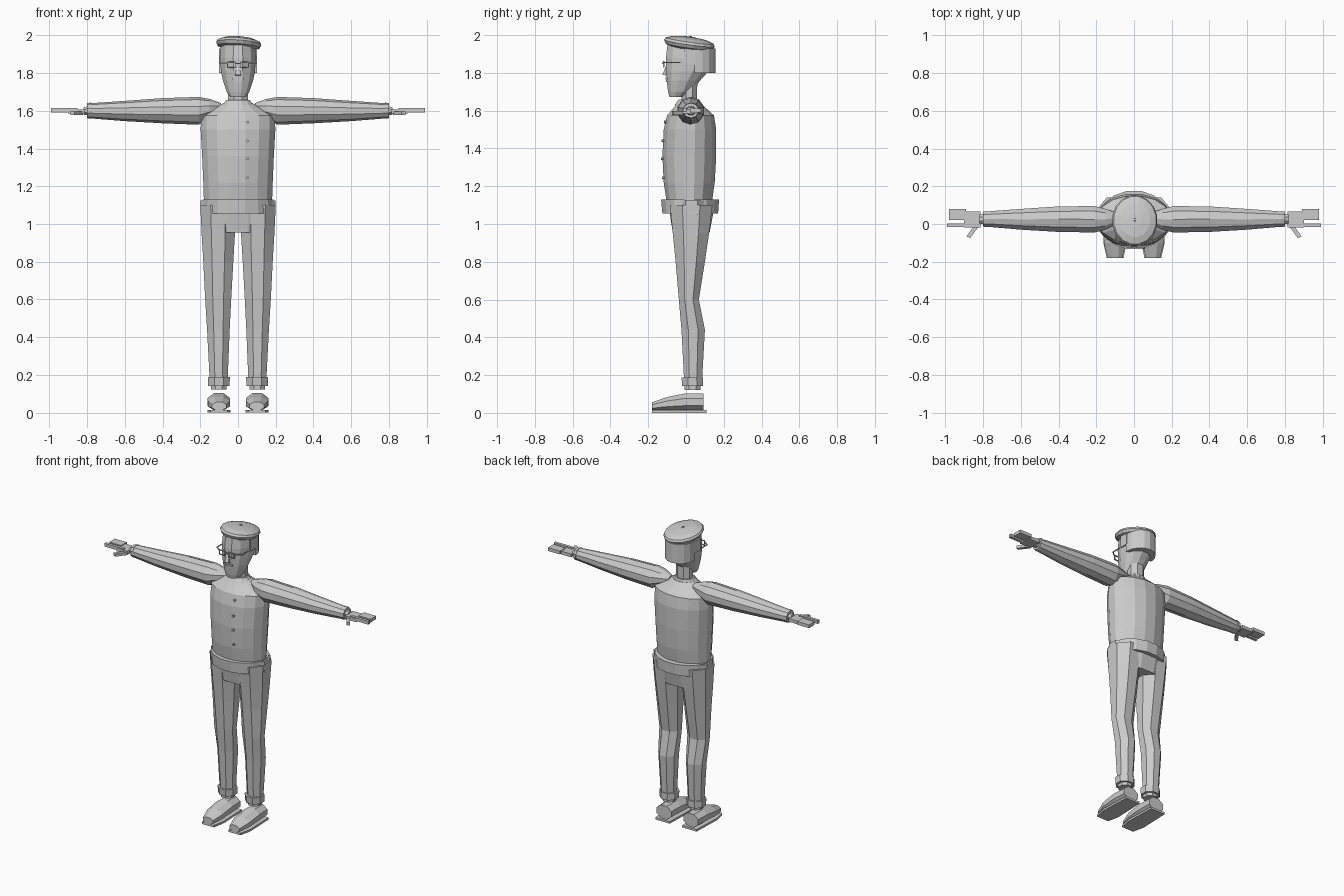
import bpy, bmesh, math
from mathutils import Matrix, Vector

grey = bpy.data.materials.new("plain grey")
grey.diffuse_color = (0.6, 0.6, 0.6, 1)


def finish(bm, name, flip=False):
    """Turn a bmesh into a flat-shaded object, optionally mirrored in x."""
    if flip:
        bmesh.ops.scale(bm, vec=(-1, 1, 1), verts=bm.verts)
    bmesh.ops.recalc_face_normals(bm, faces=bm.faces)
    me = bpy.data.meshes.new(name)
    bm.to_mesh(me)
    bm.free()
    me.materials.append(grey)
    ob = bpy.data.objects.new(name, me)
    bpy.context.collection.objects.link(ob)
    return ob


def loft(name, axis, n, rings, flip=False):
    """Skin n-sided rings given as (position, u min, u max, v min, v max)."""
    bm = bmesh.new()
    k = 1 / math.cos(math.pi / n)
    loops = []
    for t, u0, u1, v0, v1 in rings:
        loop = []
        for i in range(n):
            a = (i + 0.5) * 2 * math.pi / n
            u = (u0 + u1) / 2 + (u1 - u0) / 2 * k * math.cos(a)
            v = (v0 + v1) / 2 + (v1 - v0) / 2 * k * math.sin(a)
            co = {"x": (t, u, v), "y": (u, t, v), "z": (u, v, t)}[axis]
            loop.append(bm.verts.new(co))
        loops.append(loop)
    for a, b in zip(loops, loops[1:]):
        for i in range(n):
            j = (i + 1) % n
            bm.faces.new((a[i], a[j], b[j], b[i]))
    bm.faces.new(loops[0])
    bm.faces.new(loops[-1])
    return finish(bm, name, flip)


def prism(name, outline, z0, z1, flip=False):
    """Extrude an (x, y) outline upward."""
    bm = bmesh.new()
    face = bm.faces.new([bm.verts.new((x, y, z0)) for x, y in outline])
    new = bmesh.ops.extrude_face_region(bm, geom=[face])["geom"]
    bmesh.ops.translate(bm, vec=(0, 0, z1 - z0),
                        verts=[v for v in new if isinstance(v, bmesh.types.BMVert)])
    return finish(bm, name, flip)


def box(name, x0, x1, y0, y1, z0, z1, flip=False):
    return prism(name, [(x0, y0), (x1, y0), (x1, y1), (x0, y1)], z0, z1, flip)


# Jacket, hem band and collar
loft("jacket", "z", 16, [
    (1.10, -.18, .18, -.10, .135), (1.22, -.184, .184, -.118, .152),
    (1.36, -.19, .19, -.125, .16), (1.50, -.198, .198, -.118, .16),
    (1.575, -.195, .195, -.10, .148), (1.61, -.13, .13, -.07, .11),
    (1.642, -.075, .075, -.045, .075)])
loft("jacket_hem", "z", 16, [
    (1.055, -.19, .19, -.125, .17), (1.13, -.188, .188, -.132, .175)])
loft("collar", "z", 12, [
    (1.63, -.082, .082, -.06, .075), (1.658, -.062, .062, -.04, .068)])
for z, y in ((1.245, -.12), (1.345, -.125), (1.44, -.122), (1.54, -.108)):
    loft("jacket_button", "y", 8, [
        (y + .02, .044, .058, z - .007, z + .007),
        (y - .008, .044, .058, z - .007, z + .007)])

# Trouser seat
loft("trouser_seat", "z", 12, [
    (.955, -.188, .188, -.07, .125), (1.05, -.198, .198, -.085, .143),
    (1.125, -.20, .20, -.09, .148)])

for flip in (False, True):
    # Trouser leg, turn-up and ankle
    loft("trouser_leg", "z", 8, [
        (.17, .055, .15, -.01, .085), (.44, .044, .164, -.024, .10),
        (.60, .036, .174, -.038, .068), (.80, .025, .184, -.055, .10),
        (.95, .016, .193, -.07, .122), (1.10, .012, .20, -.085, .14)], flip)
    loft("trouser_cuff", "z", 8, [
        (.142, .045, .158, -.02, .09), (.188, .043, .16, -.024, .09)], flip)
    loft("ankle", "z", 8, [
        (.122, .06, .142, -.008, .077), (.16, .06, .142, -.008, .077)], flip)

    # Shoe and sole
    loft("shoe", "y", 8, [
        (-.18, .062, .138, .012, .056), (-.10, .043, .16, .012, .084),
        (.0, .042, .162, .012, .104), (.092, .046, .156, .014, .102)], flip)
    prism("shoe_sole", [(.055, -.18), (.145, -.18), (.162, -.10), (.155, .108),
                        (.047, .108), (.04, -.10)], 0, .014, flip)

    # Sleeve, cuff and wrist
    loft("sleeve", "x", 10, [
        (.09, .005, .06, 1.60, 1.64), (.15, -.03, .08, 1.56, 1.66),
        (.21, -.045, .095, 1.53, 1.67), (.40, -.042, .093, 1.537, 1.664),
        (.60, -.03, .08, 1.548, 1.65), (.785, -.014, .066, 1.562, 1.638)], flip)
    loft("sleeve_cuff", "x", 10, [
        (.78, -.016, .068, 1.56, 1.642), (.80, -.014, .066, 1.563, 1.638)], flip)
    loft("wrist", "x", 8, [
        (.79, -.002, .054, 1.575, 1.625), (.82, .002, .05, 1.58, 1.618)], flip)

    # Hand
    box("palm", .815, .90, -.018, .066, 1.585, 1.607, flip)
    box("fingers", .89, .98, .02, .08, 1.59, 1.612, flip)
    box("index_finger", .85, .99, -.016, .003, 1.592, 1.614, flip)
    prism("thumb", [(.822, -.012), (.85, -.012), (.888, -.066), (.868, -.074)],
          1.578, 1.597, flip)

    # Glasses lens frame, temple arm and ear
    x0, x1, z0, z1, y = .012, .058, 1.828, 1.862, -.122
    for a, b, c, d in ((x0, x1, z0, z0 + .005), (x0, x1, z1 - .005, z1),
                       (x0, x0 + .005, z0, z1), (x1 - .005, x1, z0, z1)):
        box("glasses_rim", a, b, y, y + .007, c, d, flip)
    prism("glasses_arm", [(.055, -.122), (.098, -.09), (.098, -.03),
                          (.093, -.03), (.093, -.087), (.055, -.116)],
          1.852, 1.858, flip)

# Neck and head
loft("neck", "z", 8, [
    (1.62, -.052, .052, -.022, .058), (1.76, -.052, .052, -.025, .06)])
loft("head", "z", 12, [
    (1.672, -.042, .042, -.088, -.015), (1.70, -.06, .06, -.095, .03),
    (1.76, -.08, .08, -.102, .075), (1.81, -.09, .09, -.106, .12),
    (1.88, -.095, .095, -.106, .14), (1.95, -.09, .09, -.098, .14)])

# Hair block around the back of the head
arc = [(.10 * math.cos(a), .045 + .11 * math.sin(a))
       for a in [i * math.pi / 8 for i in range(9)]]
prism("hair", arc, 1.80, 1.93)
for x in (-.0955, .0955):
    box("sideburn", x - .005, x + .005, -.01, .05, 1.85, 1.93)

# Nose, mouth and glasses bridge
bm = bmesh.new()
tip = [(-.016, -.095, 1.785), (.016, -.095, 1.785), (.014, -.125, 1.79),
       (-.014, -.125, 1.79), (-.007, -.10, 1.85), (.007, -.10, 1.85)]
vs = [bm.verts.new(p) for p in tip]
bmesh.ops.convex_hull(bm, input=vs)
finish(bm, "nose")
box("upper_lip", -.03, .03, -.109, -.08, 1.765, 1.775)
box("lower_lip", -.02, .02, -.106, -.08, 1.752, 1.761)
box("glasses_bridge", -.013, .013, -.126, -.118, 1.848, 1.854)

# Flat round cap, tilted back and to one side, with a top button
tilt = (Matrix.Translation((.004, .018, 1.957))
        @ Matrix.Rotation(math.radians(-8), 4, "X")
        @ Matrix.Rotation(math.radians(4), 4, "Y"))
cap = loft("cap", "z", 16, [
    (z, -r, r, -r * 1.13, r * 1.13) for z, r in
    ((-.03, .085), (-.018, .11), (0, .119), (.013, .112), (.026, .08), (.033, .03))])
button = loft("cap_button", "z", 6, [
    (.03, -.008, .008, -.008, .008), (.039, -.006, .006, -.006, .006)])
for ob in (cap, button):
    ob.data.transform(tilt)
